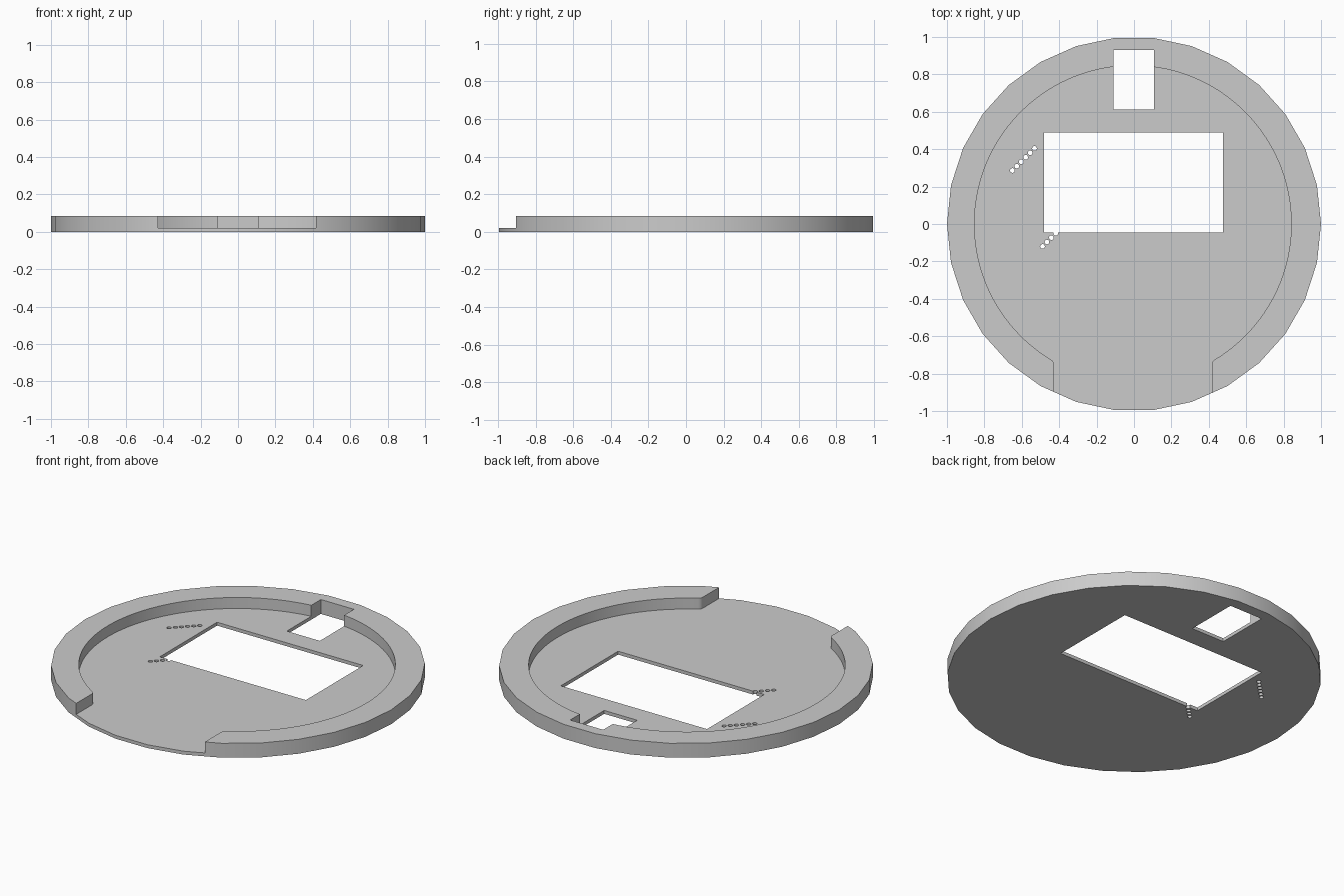
import bpy
import bmesh
from math import sin, cos, pi, atan2, sqrt
from mathutils import Vector

cube = bpy.data.objects.get("Cube")
if cube:
    bpy.data.objects.remove(cube, do_unlink=True)

HEIGHT, FLOOR = 0.085, 0.02
INNER_X, INNER_R = -0.006, 0.847     # pocket centre and radius
GAP, FILLET = 0.422, 0.03            # half width of the front opening, corner rounding

grey = bpy.data.materials.new("light grey")
grey.use_nodes = True
colour = (0.6, 0.6, 0.6, 1)
grey.diffuse_color = colour
grey.node_tree.nodes["Principled BSDF"].inputs["Base Color"].default_value = colour


def prism(name, outline, z0, z1):
    """Extrude a counter-clockwise outline between two heights."""
    bm = bmesh.new()
    base = bm.faces.new([bm.verts.new((x, y, z0)) for x, y in outline])
    top = bmesh.ops.extrude_face_region(bm, geom=[base])["geom"]
    bmesh.ops.translate(bm, vec=(0, 0, z1 - z0),
                        verts=[v for v in top if isinstance(v, bmesh.types.BMVert)])
    bmesh.ops.recalc_face_normals(bm, faces=bm.faces)
    mesh = bpy.data.meshes.new(name)
    bm.to_mesh(mesh)
    bm.free()
    mesh.materials.append(grey)
    obj = bpy.data.objects.new(name, mesh)
    bpy.context.collection.objects.link(obj)
    return obj


def arc(cx, cy, r, a0, a1, steps):
    angles = [a0 + (a1 - a0) * i / steps for i in range(steps + 1)]
    return [(cx + r * cos(a), cy + r * sin(a)) for a in angles]


def circle(cx, cy, r, sides):
    return arc(cx, cy, r, 0, 2 * pi, sides)[:-1]


def rectangle(x0, x1, y0, y1):
    return [(x0, y0), (x1, y0), (x1, y1), (x0, y1)]


# Round plate with a faceted rim
plate = prism("round_plate", circle(0, 0, 1, 30), 0, HEIGHT)

# Round pocket that opens to the front past two rounded corners
fx = GAP + FILLET
fy = -sqrt((INNER_R + FILLET) ** 2 - fx ** 2)
start = atan2(fy, fx)
corner = arc(fx, fy, FILLET, pi, start + pi, 5)
right = [(GAP, -1.2)] + corner
left = [(-x, y) for x, y in reversed(right)]
bowl = arc(0, 0, INNER_R, start, pi - start, 120)[1:-1]
pocket = [(x + INNER_X, y) for x, y in right + bowl + left]
cutters = [prism("pocket_cutter", pocket, FLOOR, 0.2)]

# Screen window and rear notch
cutters.append(prism("window_cutter", rectangle(-0.48, 0.475, -0.045, 0.49), -0.1, 0.2))
cutters.append(prism("notch_cutter", rectangle(-0.11, 0.106, 0.612, 0.93), -0.1, 0.2))

# Two diagonal rows of pin holes
for start_point, count in ((Vector((-0.65, 0.286)), 6), (Vector((-0.489, -0.12)), 4)):
    for i in range(count):
        x, y = start_point + Vector((0.0236, 0.0236)) * i
        cutters.append(prism("pin_hole_cutter", circle(x, y, 0.0125, 16), -0.1, 0.2))

# Cut everything out of the plate
bpy.ops.object.select_all(action="DESELECT")
plate.select_set(True)
bpy.context.view_layer.objects.active = plate
for cutter in cutters:
    cutter.hide_render = True
    mod = plate.modifiers.new("cut", "BOOLEAN")
    mod.operation = "DIFFERENCE"
    mod.solver = "EXACT"
    mod.object = cutter
    bpy.ops.object.modifier_apply(modifier=mod.name)
for cutter in cutters:
    bpy.data.objects.remove(cutter, do_unlink=True)

bpy.ops.object.shade_smooth_by_angle(angle=pi / 6)
